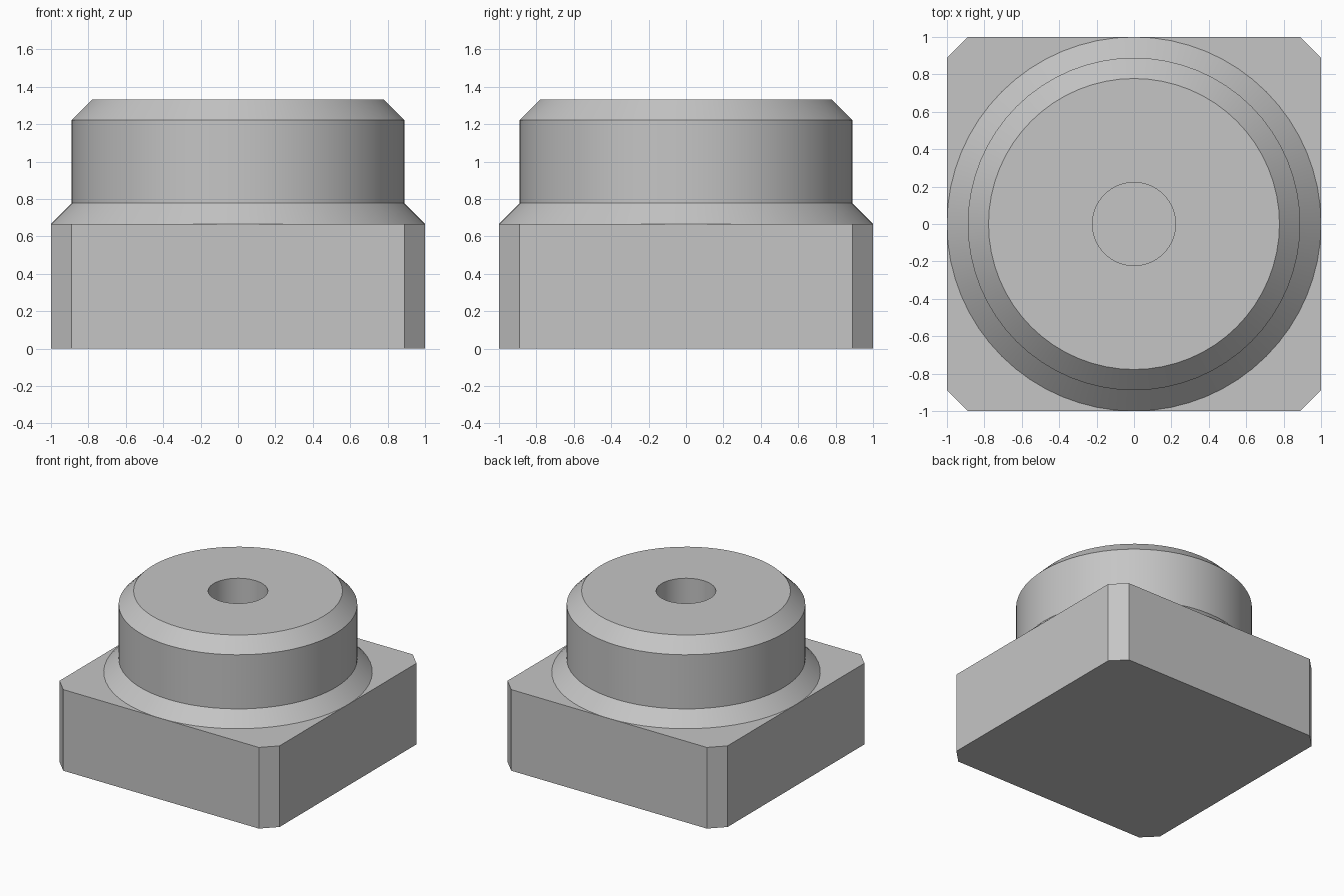
import bpy
import bmesh
import math

cube = bpy.data.objects.get("Cube")
if cube:
    bpy.data.objects.remove(cube, do_unlink=True)

# Plain grey metal
grey = bpy.data.materials.new("plain_grey")
grey.use_nodes = True
colour = (0.56, 0.56, 0.56, 1)
grey.diffuse_color = colour
grey.node_tree.nodes["Principled BSDF"].inputs["Base Color"].default_value = colour

SEGMENTS = 64
QUARTER = SEGMENTS // 4
UNIT = 1 / 9            # all sizes are whole multiples of this
BLOCK_TOP = 6 * UNIT
CUT = 8 * UNIT          # where the corner chamfers start

bm = bmesh.new()


def ring(radius, z):
    """A circle of vertices around the vertical axis."""
    step = math.tau / SEGMENTS
    return [bm.verts.new((radius * math.cos(i * step), radius * math.sin(i * step), z))
            for i in range(SEGMENTS)]


def bridge(lower, upper):
    """Quads between two vertex loops."""
    n = len(lower)
    for i in range(n):
        j = (i + 1) % n
        bm.faces.new((lower[i], lower[j], upper[j], upper[i]))


def corner_loop(z):
    """The eight corners of the chamfered block outline, counterclockwise."""
    points = []
    for i in range(4):
        c, s = round(math.cos(i * math.pi / 2)), round(math.sin(i * math.pi / 2))
        for x, y in ((1, CUT), (CUT, 1)):
            points.append(bm.verts.new((c * x - s * y, s * x + c * y, z)))
    return points


# Round boss: collar, cylinder wall, top chamfer, then down into the blind hole
profile = [(9, 6), (8, 7), (8, 11), (7, 12), (2, 12), (2, 6)]
rings = [ring(r * UNIT, z * UNIT) for r, z in profile]
for lower, upper in zip(rings, rings[1:]):
    bridge(lower, upper)
bm.faces.new(rings[-1])

# Block: floor, chamfered corners, sides, and corner ledges beside the collar
collar = rings[0]
bottom, top = corner_loop(0), corner_loop(BLOCK_TOP)
bm.faces.new(list(reversed(bottom)))
for q in range(4):
    a, b, c = 2 * q, 2 * q + 1, (2 * q + 2) % 8
    bm.faces.new((bottom[a], bottom[b], top[b], top[a]))
    end = (q + 1) * QUARTER
    touch = collar[end % SEGMENTS]
    bm.faces.new((bottom[b], bottom[c], top[c], touch, top[b]))
    arc = [collar[i % SEGMENTS] for i in range(end, q * QUARTER - 1, -1)]
    bm.faces.new([top[a], top[b]] + arc)

bmesh.ops.recalc_face_normals(bm, faces=bm.faces)
mesh = bpy.data.meshes.new("block_with_boss")
bm.to_mesh(mesh)
bm.free()
mesh.materials.append(grey)

body = bpy.data.objects.new("block_with_boss", mesh)
bpy.context.collection.objects.link(body)
bpy.ops.object.select_all(action="DESELECT")
body.select_set(True)
bpy.context.view_layer.objects.active = body
bpy.ops.object.shade_smooth_by_angle(angle=math.radians(30))
